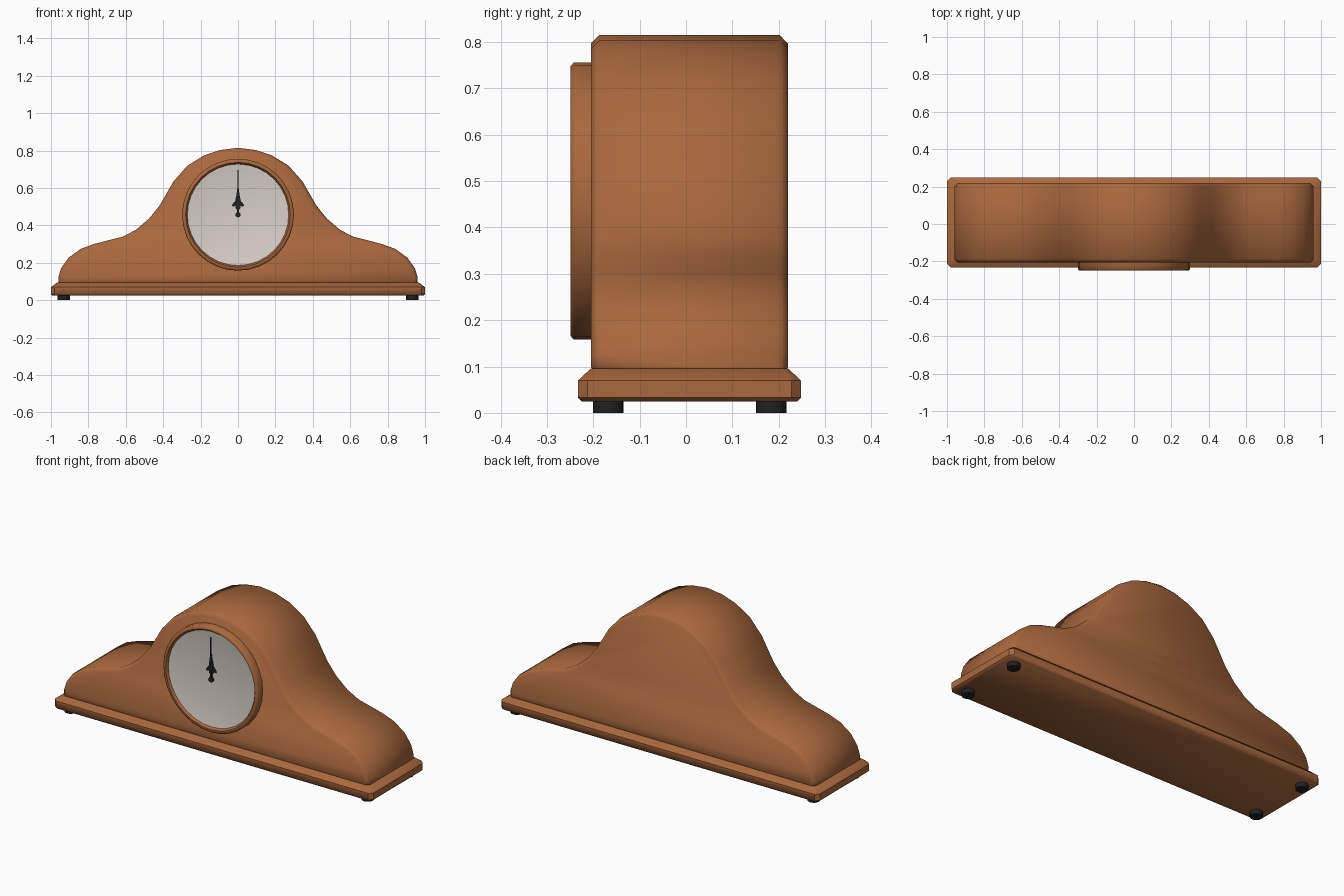
import bpy, bmesh, math

if "Cube" in bpy.data.objects:
    bpy.data.objects.remove(bpy.data.objects["Cube"])

def material(name, rgb):
    m = bpy.data.materials.new(name)
    m.diffuse_color = (*rgb, 1)
    m.use_nodes = True
    m.node_tree.nodes["Principled BSDF"].inputs["Base Color"].default_value = m.diffuse_color
    return m

WOOD = material("brown wood", (0.40, 0.138, 0.047))
DIAL = material("pale dial", (0.70, 0.63, 0.59))
BLACK = material("black", (0.015, 0.015, 0.016))

def make(name, bm, mat, angle=None):
    bmesh.ops.recalc_face_normals(bm, faces=bm.faces[:])
    me = bpy.data.meshes.new(name)
    bm.to_mesh(me)
    bm.free()
    ob = bpy.data.objects.new(name, me)
    bpy.context.collection.objects.link(ob)
    me.materials.append(mat)
    if angle is not None:
        bpy.ops.object.select_all(action='DESELECT')
        ob.select_set(True)
        bpy.context.view_layer.objects.active = ob
        bpy.ops.object.shade_smooth_by_angle(angle=math.radians(angle))
    return ob

def plate(name, pts, y0, y1, mat, bevel=0, angle=None):
    """Outline in x, z extruded along y."""
    bm = bmesh.new()
    f = bm.faces.new([bm.verts.new((x, y0, z)) for x, z in pts])
    ext = bmesh.ops.extrude_face_region(bm, geom=[f])
    for v in ext["geom"]:
        if isinstance(v, bmesh.types.BMVert):
            v.co.y = y1
    if bevel:
        bmesh.ops.recalc_face_normals(bm, faces=bm.faces[:])
        rim = [e for e in bm.edges if abs(e.verts[0].co.y - e.verts[1].co.y) < 1e-6]
        bmesh.ops.bevel(bm, geom=rim, offset=bevel, segments=1, affect='EDGES', profile=0.5)
    return make(name, bm, mat, angle)

def lathe(name, profile, cz, mat, sides, angle=40):
    """Spin (radius, y) profile about the y axis at height cz."""
    bm = bmesh.new()
    rings = []
    for r, y in profile:
        n = 1 if r == 0 else sides
        rings.append([bm.verts.new((r * math.sin(2 * math.pi * i / sides), y,
                                    cz + r * math.cos(2 * math.pi * i / sides))) for i in range(n)])
    for a, b in zip(rings, rings[1:]):
        for i in range(sides):
            j = (i + 1) % sides
            vs = [a[i % len(a)], a[j % len(a)], b[j % len(b)], b[i % len(b)]]
            bm.faces.new(list(dict.fromkeys(vs)))
    return make(name, bm, mat, angle)

def mirrored(half):
    """Complete a right-hand outline (top to bottom) with its left side."""
    return half + [(-x, z) for x, z in reversed(half) if x > 0]

# Humped case
case_half = [(0, .815), (.095, .803), (.18, .775), (.27, .72), (.345, .635), (.42, .505),
             (.475, .437), (.545, .377), (.615, .34), (.765, .302), (.84, .275),
             (.905, .228), (.945, .172), (.96, .125), (.96, .08)]
plate("clock_case", mirrored(case_half), -0.205, 0.22, WOOD, bevel=0.018, angle=60)

# Moulded base with clipped corners: stacked rectangles joined by sloping faces
def clipped(bm, hx, hy, c, z):
    pts = [(hx, -hy + c), (hx, hy - c), (hx - c, hy), (-hx + c, hy),
           (-hx, hy - c), (-hx, -hy + c), (-hx + c, -hy), (hx - c, -hy)]
    return [bm.verts.new((x, y + 0.0075, z)) for x, y in pts]

bm = bmesh.new()
loops = [clipped(bm, *a) for a in [(.992, .233, .018, .025), (1.0, .2405, .02, .033),
                                   (1.0, .2405, .02, .07), (.965, .2125, .012, .096)]]
for a, b in zip(loops, loops[1:]):
    for i in range(8):
        bm.faces.new((a[i], a[(i + 1) % 8], b[(i + 1) % 8], b[i]))
bm.faces.new(loops[0])
bm.faces.new(loops[-1])
make("base_moulding", bm, WOOD, 44)

# Round feet
for i, (x, y) in enumerate([(sx * .932, y) for sx in (-1, 1) for y in (-.168, .184)]):
    bm = bmesh.new()
    bmesh.ops.create_cone(bm, cap_ends=True, segments=16, radius1=.033, radius2=.033, depth=.028)
    bmesh.ops.translate(bm, verts=bm.verts, vec=(x, y, .014))
    make(f"foot_{i + 1}", bm, BLACK, 40)

# Bezel ring and dial
CZ = 0.457
lathe("bezel", [(.299, -.2), (.299, -.242), (.291, -.249), (.280, -.249), (.271, -.237), (.271, -.2)],
      CZ, WOOD, 32, 50)
lathe("dial", [(.272, -.237), (.265, -.235), (0, -.235)], CZ, DIAL, 32)

# Hands, both pointing at twelve
minute = [(0, CZ + .242), (.004, CZ + .235), (.004, CZ + .14), (.011, CZ + .085),
          (.006, CZ + .05), (.004, CZ)]
plate("minute_hand", mirrored(minute), -.245, -.242, BLACK)
hour = [(0, CZ + .16), (.005, CZ + .12), (.015, CZ + .075), (.033, CZ + .052),
        (.030, CZ + .044), (.012, CZ + .046), (.014, CZ + .034), (.005, CZ + .028), (.005, CZ)]
plate("hour_hand", mirrored(hour), -.241, -.238, BLACK)
lathe("hand_pin", [(0, -.235), (.014, -.235), (.014, -.247), (0, -.247)], CZ, BLACK, 12)
